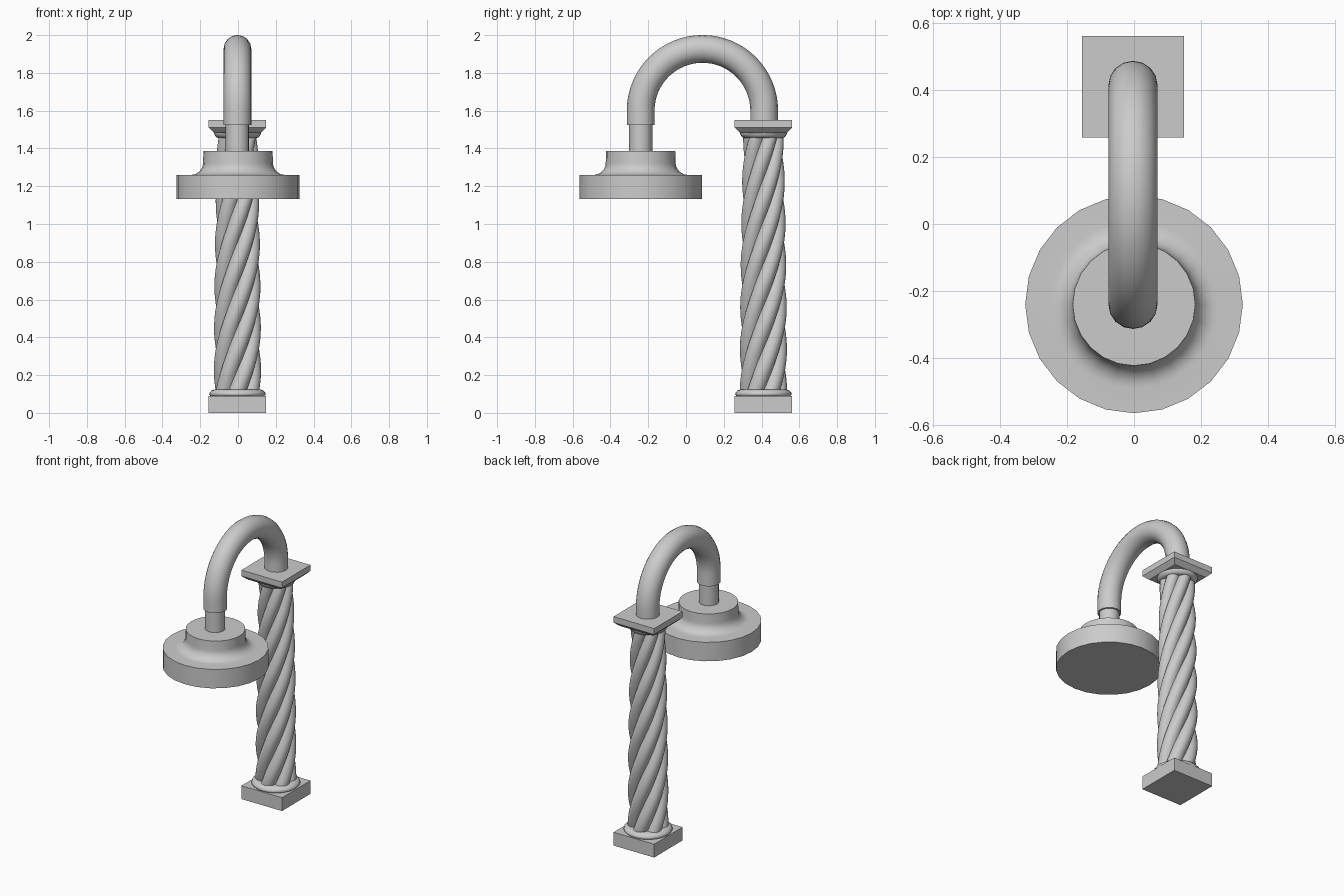
import bpy, bmesh, math
from mathutils import Vector

if "Cube" in bpy.data.objects:
    bpy.data.objects.remove(bpy.data.objects["Cube"])

CX, CY = -0.003, 0.41      # column axis
LY = -0.24                 # lamp axis


def finish(name, verts, faces, loc=(0, 0, 0), angle=35):
    me = bpy.data.meshes.new(name)
    me.from_pydata(verts, [], faces)
    bm = bmesh.new()
    bm.from_mesh(me)
    bmesh.ops.recalc_face_normals(bm, faces=bm.faces)
    bm.to_mesh(me)
    bm.free()
    me.shade_smooth()
    me.set_sharp_from_angle(angle=math.radians(angle))
    ob = bpy.data.objects.new(name, me)
    ob.location = loc
    bpy.context.collection.objects.link(ob)
    return ob


def loft(name, rings, loc=(0, 0, 0), angle=35):
    """Skin equal-length rings of points and cap both ends."""
    n = len(rings[0])
    verts = [p for r in rings for p in r]
    faces = [(i * n + j, i * n + (j + 1) % n, (i + 1) * n + (j + 1) % n, (i + 1) * n + j)
             for i in range(len(rings) - 1) for j in range(n)]
    last = (len(rings) - 1) * n
    faces += [tuple(range(n))[::-1], tuple(range(last, last + n))]
    return finish(name, verts, faces, loc, angle)


def lathe(name, profile, loc, n=24, angle=35):
    t = 2 * math.pi / n
    return loft(name, [[(r * math.cos(j * t), r * math.sin(j * t), z) for j in range(n)]
                       for r, z in profile], loc, angle)


def square(name, profile, loc):
    return loft(name, [[(-h, -h, z), (h, -h, z), (h, h, z), (-h, h, z)]
                       for h, z in profile], loc, 10)


col = (CX, CY, 0)

# Square plinth and round base moulding
square("plinth", [(0.152, 0), (0.152, 0.09)], col)
lathe("base_ring", [(0.142, 0.088), (0.15, 0.098), (0.147, 0.108), (0.138, 0.118),
                    (0.122, 0.125)], col, 32, 60)

# Twisted shaft: six rope-like lobes making one turn, with a slight taper
LOBES, Z0, Z1, STEPS, PER = 6, 0.115, 1.465, 96, 12
rings = []
for i in range(STEPS + 1):
    t = i / STEPS
    R = 0.125 - 0.018 * t ** 2
    d, rho = 0.62 * R, 0.38 * R
    twist = 2 * math.pi * t + math.pi / LOBES
    ring = []
    for j in range(LOBES * PER):
        phi = ((j % PER) / PER - 0.5) * 2 * math.pi / LOBES
        r = d * math.cos(phi) + math.sqrt(rho ** 2 - (d * math.sin(phi)) ** 2)
        a = (j // PER) * 2 * math.pi / LOBES + phi + twist
        ring.append((r * math.cos(a), r * math.sin(a), Z0 + (Z1 - Z0) * t))
    rings.append(ring)
loft("twisted_shaft", rings, col, 40)

# Capital: round moulding under a bevelled square slab
lathe("capital_ring", [(0.1, 1.455), (0.11, 1.458), (0.119, 1.468), (0.124, 1.478),
                       (0.124, 1.49)], col, 32, 60)
square("capital_slab", [(0.122, 1.482), (0.13, 1.488), (0.152, 1.51), (0.152, 1.55)], col)

# Curved arm: a half-circle pipe with short straight legs
AY, AZ, AR, PR, SIDES = 0.087, 1.6, 0.327, 0.0735, 16
path = [(Vector((CX, AY + AR, 1.54)), 0.0)]
path += [(Vector((CX, AY + AR * math.cos(a), AZ + AR * math.sin(a))), a)
         for a in (math.pi * k / 32 for k in range(33))]
path.append((Vector((CX, AY - AR, 1.523)), math.pi))
rings = []
for p, a in path:
    out = Vector((0, math.cos(a), math.sin(a)))
    rings.append([tuple(p + PR * (math.cos(q) * out + math.sin(q) * Vector((1, 0, 0))))
                  for q in (2 * math.pi * k / SIDES for k in range(SIDES))])
loft("curved_arm", rings, angle=40)

# Lamp head: stem, stepped shade with a concave flare
lathe("lamp_stem", [(0.062, 1.37), (0.062, 1.54)], (CX, LY, 0), 16)
flare = [(0.25 - 0.065 * math.sin(a), 1.325 - 0.065 * math.cos(a))
         for a in (math.pi / 2 * k / 8 for k in range(9))]
lathe("lamp_shade", [(0.325, 1.132), (0.325, 1.26)] + flare + [(0.183, 1.386)],
      (0, LY, 0), 24)
